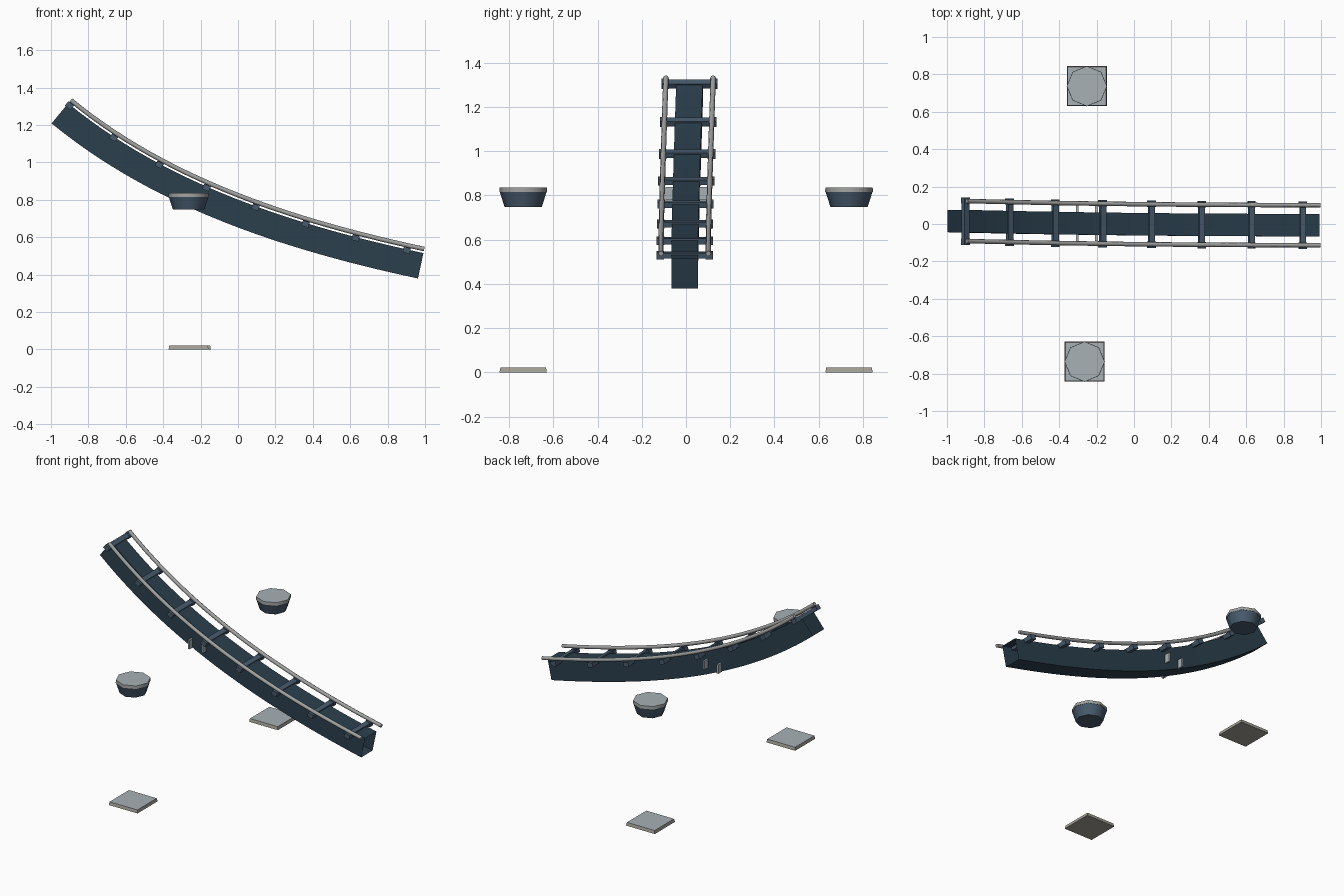
import bpy, bmesh, math
from mathutils import Vector, Matrix

if "Cube" in bpy.data.objects:
    bpy.data.objects.remove(bpy.data.objects["Cube"])


def mat(name, col):
    m = bpy.data.materials.new(name)
    m.diffuse_color = (*col, 1)
    m.use_nodes = True
    m.node_tree.nodes["Principled BSDF"].inputs["Base Color"].default_value = m.diffuse_color
    return m


DARK = mat("dark navy", (0.024, 0.050, 0.074))
SLATE = mat("slate blue", (0.065, 0.105, 0.155))
PALE = mat("cool grey", (0.39, 0.44, 0.46))
STEEL = mat("neutral steel", (0.35, 0.36, 0.35))
WARM = mat("warm grey", (0.37, 0.355, 0.305))


def finish(name, bm, mats, rule=None, smooth=False):
    bmesh.ops.recalc_face_normals(bm, faces=bm.faces)
    for f in bm.faces:
        f.normal_update()
        f.material_index = rule(f) if rule else 0
        f.smooth = smooth and abs(f.normal.z) < 0.99 and len(f.verts) == 4
    if smooth:
        # Keep the rims of flat ends sharp
        for e in bm.edges:
            e.smooth = all(f.smooth for f in e.link_faces)
    me = bpy.data.meshes.new(name)
    bm.to_mesh(me)
    bm.free()
    for m in mats:
        me.materials.append(m)
    ob = bpy.data.objects.new(name, me)
    bpy.context.collection.objects.link(ob)
    return ob


# Track path: a descending cubic curve with a slight sideways drift
P = [Vector(p) for p in ((-0.903, 1.322), (-0.372, 0.885), (0.317, 0.668), (0.993, 0.523))]


def frame(t):
    """Matrix at t: local x along the track, y across, z up from the track."""
    s = 1 - t
    p = P[0] * s**3 + P[1] * 3 * s * s * t + P[2] * 3 * s * t * t + P[3] * t**3
    d = (P[1] - P[0]) * s * s + (P[2] - P[1]) * 2 * s * t + (P[3] - P[2]) * t * t
    m = Matrix.Rotation(math.atan2(-d.y, d.x), 4, 'Y')
    m.translation = (p.x, -0.006 + 0.022 * s * s, p.y)
    return m


def t_at_x(x):
    lo, hi = 0.0, 1.0
    for _ in range(40):
        mid = (lo + hi) / 2
        if frame(mid).translation.x < x:
            lo = mid
        else:
            hi = mid
    return lo


def sweep(name, section, material, caps, smooth=False, steps=28):
    """Sweep a (y, z) section along the track path."""
    bm = bmesh.new()
    rings = []
    for i in range(steps + 1):
        m = frame(i / steps)
        rings.append([bm.verts.new(m @ Vector((0, y, z))) for y, z in section])
    n = len(section)
    for a, b in zip(rings, rings[1:]):
        for k in range(n):
            bm.faces.new((a[k], a[(k + 1) % n], b[(k + 1) % n], b[k]))
    if caps:
        bm.faces.new(rings[0])
        bm.faces.new(rings[-1])
    return finish(name, bm, [material], smooth=smooth)


def box(bm, size, matrix):
    bmesh.ops.create_cube(bm, size=1, matrix=matrix @ Matrix.Diagonal((*size, 1)))


# Hollow box beam, open at both ends
sweep("box_beam", [(-0.06, -0.008), (0.06, -0.008), (0.06, -0.147), (-0.06, -0.147)],
      DARK, False)

# Round rails on either side
for side, label in ((-1, "front"), (1, "back")):
    ring = [(side * 0.107 + 0.012 * math.cos(k * math.pi / 4),
             0.014 + 0.012 * math.sin(k * math.pi / 4)) for k in range(8)]
    sweep(label + "_rail", ring, STEEL, True, smooth=True)

# Cross ties with a clamp block under each rail
bm_tie, bm_clamp = bmesh.new(), bmesh.new()
for x in (-0.893, -0.658, -0.415, -0.163, 0.098, 0.365, 0.632, 0.905):
    m = frame(t_at_x(x))
    box(bm_tie, (0.032, 0.245, 0.026), m @ Matrix.Translation((0, 0, -0.013)))
    for side in (-1, 1):
        box(bm_clamp, (0.038, 0.034, 0.03), m @ Matrix.Translation((0, side * 0.11, -0.013)))
finish("cross_ties", bm_tie, [SLATE])
finish("rail_clamps", bm_clamp, [SLATE])

# Small connector plates standing out from the beam sides
bm = bmesh.new()
for x in (-0.303, -0.202):
    for side in (-1, 1):
        box(bm, (0.012, 0.04, 0.06), Matrix.Translation((x, side * 0.075 + 0.003, 0.808)))
finish("connector_plates", bm, [PALE])


def frustum(bm, n, r0, r1, z0, z1, c, turn=0.0):
    rings = []
    for r, z in ((r0, z0), (r1, z1)):
        rings.append([bm.verts.new((c[0] + r * math.cos(turn + 2 * math.pi * k / n),
                                    c[1] + r * math.sin(turn + 2 * math.pi * k / n), z))
                      for k in range(n)])
    a, b = rings
    for k in range(n):
        bm.faces.new((a[k], a[(k + 1) % n], b[(k + 1) % n], b[k]))
    bm.faces.new(a)
    bm.faces.new(b)


def top_rule(f):
    return 1 if f.normal.z > 0.5 else 0


# Tapered drums with caps, and ground plates below them
for label, c in (("back", (-0.252, 0.737)), ("front", (-0.264, -0.736))):
    bm = bmesh.new()
    frustum(bm, 8, 0.084, 0.106, 0.747, 0.816, c)
    finish(label + "_drum", bm, [SLATE], smooth=True)
    bm = bmesh.new()
    frustum(bm, 8, 0.108, 0.107, 0.816, 0.836, c)
    finish(label + "_drum_cap", bm, [STEEL, PALE], top_rule, smooth=True)
    bm = bmesh.new()
    q = math.sqrt(2)
    frustum(bm, 4, 0.107 * q, 0.103 * q, 0, 0.021, c, math.pi / 4)
    finish(label + "_ground_plate", bm, [WARM, PALE], top_rule)
